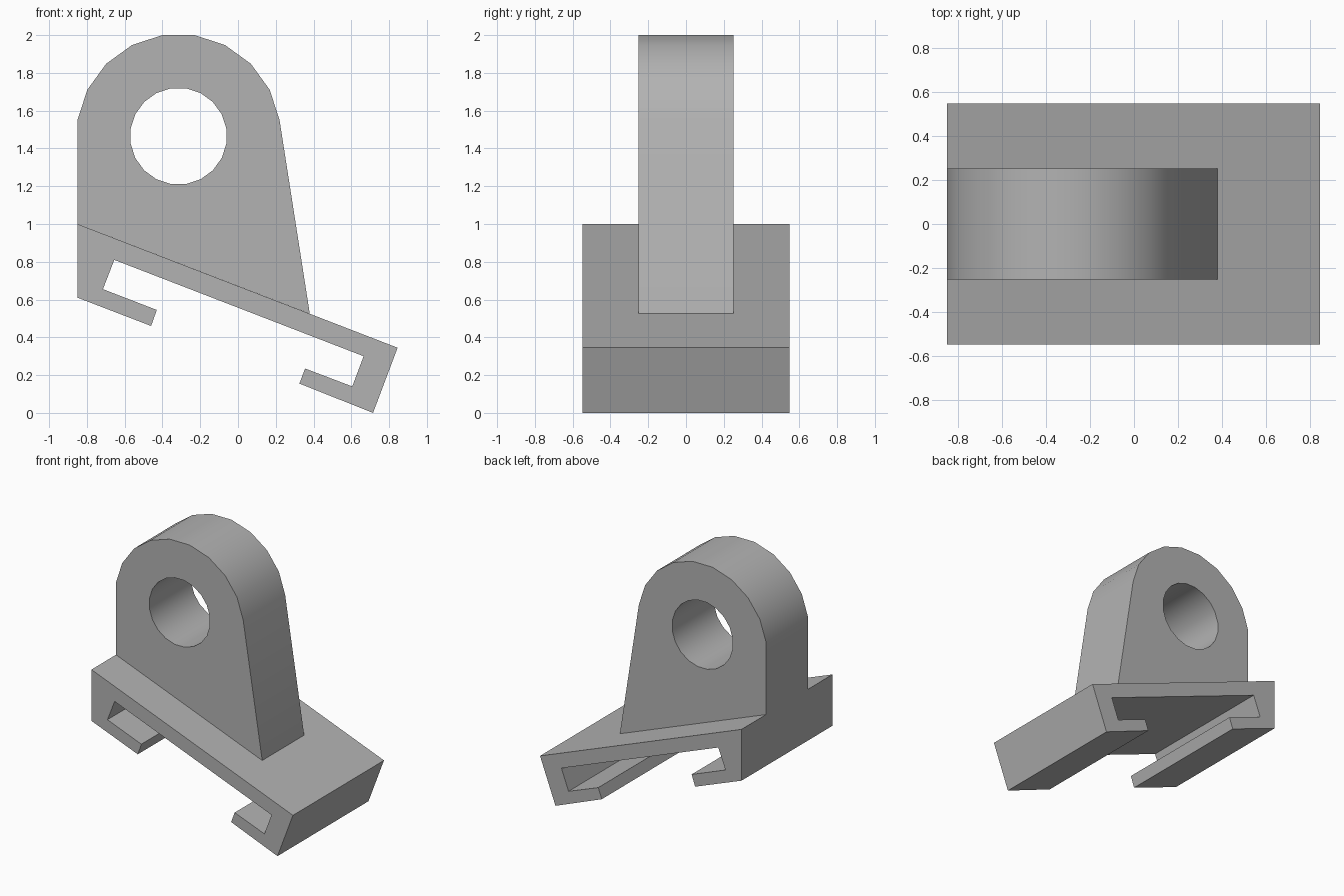
import bpy
import bmesh
import math
from mathutils import Vector

cube = bpy.data.objects.get("Cube")
if cube:
    bpy.data.objects.remove(cube, do_unlink=True)

grey = bpy.data.materials.new("plain grey")
grey.use_nodes = True
grey.diffuse_color = (0.45, 0.45, 0.45, 1)
grey.node_tree.nodes["Principled BSDF"].inputs["Base Color"].default_value = (0.45, 0.45, 0.45, 1)


def ring(cx, cz, radius, first, count):
    """Points of a 20-sided circle, with flats at top and bottom."""
    angles = [math.radians(9 + 18 * (first + i)) for i in range(count)]
    return [(cx + radius * math.cos(a), cz + radius * math.sin(a)) for a in angles]


def extruded(name, loops, half_width):
    """Fill closed x-z loops (outline, then holes) and extrude them along y."""
    bm = bmesh.new()
    for loop in loops:
        verts = [bm.verts.new((x, -half_width, z)) for x, z in loop]
        for a, b in zip(verts, verts[1:] + verts[:1]):
            bm.edges.new((a, b))
    bmesh.ops.triangle_fill(bm, edges=bm.edges[:], use_beauty=True, normal=Vector((0, -1, 0)))
    result = bmesh.ops.extrude_face_region(bm, geom=bm.faces[:], use_keep_orig=True)
    moved = [g for g in result["geom"] if isinstance(g, bmesh.types.BMVert)]
    bmesh.ops.translate(bm, verts=moved, vec=(0, 2 * half_width, 0))
    bmesh.ops.recalc_face_normals(bm, faces=bm.faces[:])
    mesh = bpy.data.meshes.new(name)
    bm.to_mesh(mesh)
    bm.free()
    mesh.materials.append(grey)
    obj = bpy.data.objects.new(name, mesh)
    bpy.context.collection.objects.link(obj)
    bpy.ops.object.select_all(action="DESELECT")
    obj.select_set(True)
    bpy.context.view_layer.objects.active = obj
    bpy.ops.object.shade_smooth_by_angle(angle=math.radians(30))
    return obj


# Sloping rail clip with two inward hooks
clip_outline = [
    (-0.85, 1.0), (-0.85, 0.61), (-0.46, 0.46), (-0.43, 0.545),
    (-0.715, 0.655), (-0.655, 0.81), (0.665, 0.30), (0.605, 0.14),
    (0.355, 0.235), (0.325, 0.155), (0.715, 0.0), (0.845, 0.345),
]
extruded("rail_clip", [clip_outline], 0.547)

# Upright lug with a rounded top and a round through hole
lug_outline = ring(-0.315, 1.465, 0.5417, 0, 10) + [(-0.85, 1.0), (0.38, 0.525)]
lug_hole = ring(-0.315, 1.465, 0.2565, 0, 20)
extruded("pivot_lug", [lug_outline, lug_hole], 0.252)
